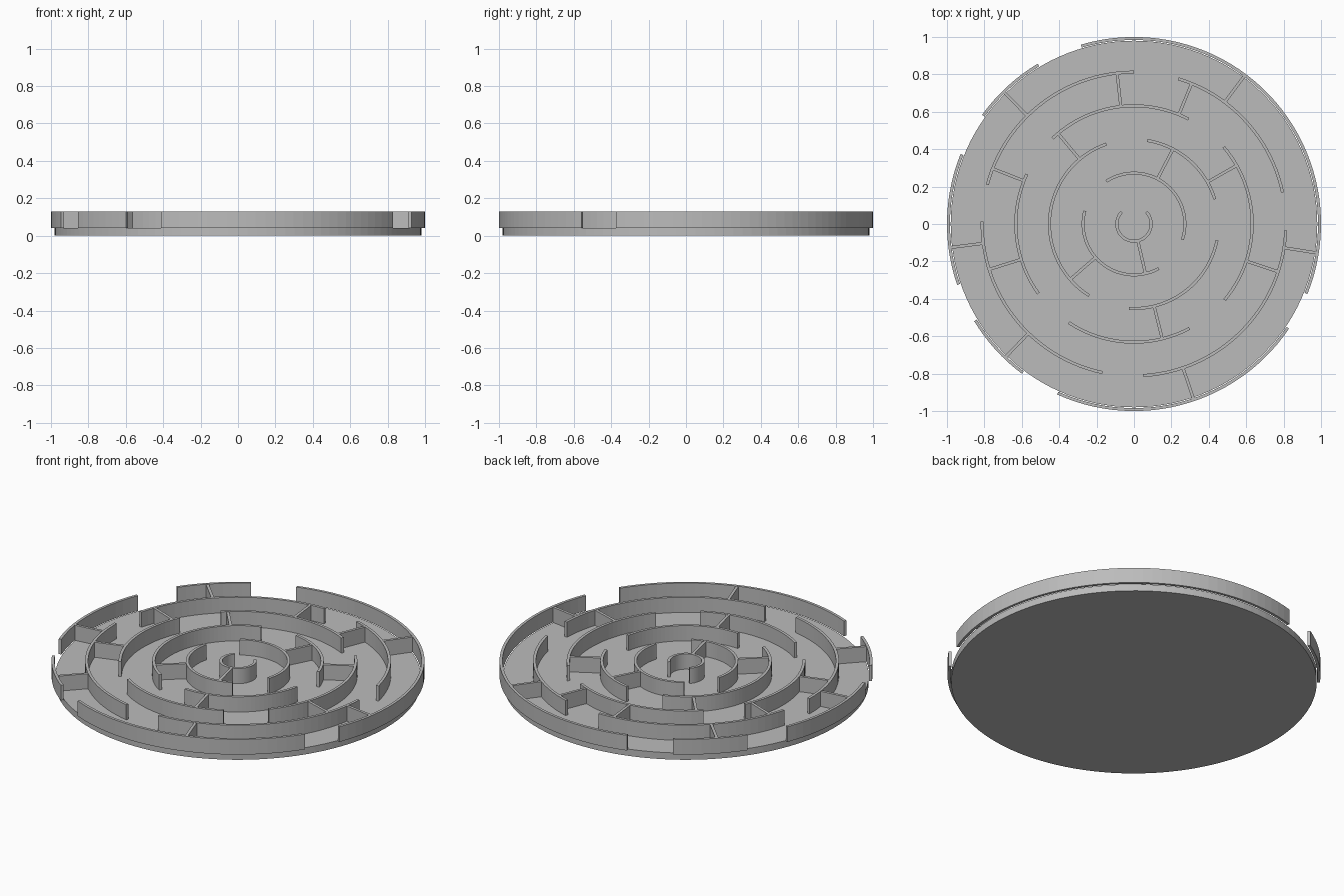
import bpy, bmesh
from math import radians, cos, sin, ceil

cube = bpy.data.objects.get("Cube")
if cube:
    bpy.data.objects.remove(cube)

grey = bpy.data.materials.new("light grey")
grey.use_nodes = True
grey.diffuse_color = (0.5, 0.5, 0.5, 1)
grey.node_tree.nodes["Principled BSDF"].inputs["Base Color"].default_value = (0.5, 0.5, 0.5, 1)

FLOOR, TOP, THICK = 0.04, 0.13, 0.016
STEP = 3  # degrees per facet


def finish(name, bm):
    bmesh.ops.recalc_face_normals(bm, faces=bm.faces)
    mesh = bpy.data.meshes.new(name)
    bm.to_mesh(mesh)
    bm.free()
    mesh.materials.append(grey)
    obj = bpy.data.objects.new(name, mesh)
    bpy.context.collection.objects.link(obj)
    return obj


def sweep(bm, sections):
    """Join a row of four-point sections into a closed wall."""
    rows = [[bm.verts.new(p) for p in s] for s in sections]
    for a, b in zip(rows, rows[1:]):
        for i in range(4):
            j = (i + 1) % 4
            bm.faces.new((a[i], a[j], b[j], b[i]))
    bm.faces.new(rows[0])
    bm.faces.new(rows[-1])


def add_arc(bm, outer, start, end):
    n = ceil((end - start) / STEP)
    inner = outer - THICK
    sections = []
    for k in range(n + 1):
        a = radians(start + (end - start) * k / n)
        sections.append([(r * cos(a), r * sin(a), z) for r, z in
                         ((inner, FLOOR), (outer, FLOOR), (outer, TOP), (inner, TOP))])
    sweep(bm, sections)


def add_spoke(bm, r0, r1, angle):
    a = radians(angle)
    h = THICK / 2
    sections = []
    for r in (r0, r1):
        sections.append([(r * cos(a) - t * sin(a), r * sin(a) + t * cos(a), z)
                         for t, z in ((-h, FLOOR), (h, FLOOR), (h, TOP - 0.001), (-h, TOP - 0.001))])
    sweep(bm, sections)


# Round floor
bm = bmesh.new()
bmesh.ops.create_cone(bm, cap_ends=True, segments=120, radius1=0.98, radius2=0.98, depth=FLOOR)
bmesh.ops.translate(bm, verts=bm.verts, vec=(0, 0, FLOOR / 2))
finish("floor_disc", bm)

# Concentric walls: start and end angle of each arc, from the inside out
RINGS = [
    [(136, 404)],
    [(-18, 123), (165, 299)],
    [(109, 238), (266.5, 349), (17, 81)],
    [(62.5, 133.5), (155, 216), (236.5, 298), (-40, 40.7)],
    [(90, 165), (179, 258), (273.5, 357.5), (12, 73)],
    [(-22, 106.5), (121, 144.3), (158, 199), (211.3, 233.2), (245.7, 326)],
]
radii = [0.1 + 0.18 * i for i in range(len(RINGS))]
for i, (outer, arcs) in enumerate(zip(radii, RINGS)):
    bm = bmesh.new()
    for start, end in arcs:
        add_arc(bm, outer, start, end)
    finish(f"ring_wall_{i + 1}", bm)

# Radial walls: angles between each ring and the next one out
SPOKES = [
    [283],
    [62.5, 221],
    [29.7, 130, 283.8],
    [67.7, 96.4, 158.6, 197.4, 341.7],
    [53.3, 134.6, 187.3, 226, 288.8, 351],
]
for i, angles in enumerate(SPOKES):
    bm = bmesh.new()
    for angle in angles:
        add_spoke(bm, radii[i] - THICK / 2, radii[i + 1] - THICK / 2, angle)
    finish(f"radial_walls_{i + 1}", bm)
